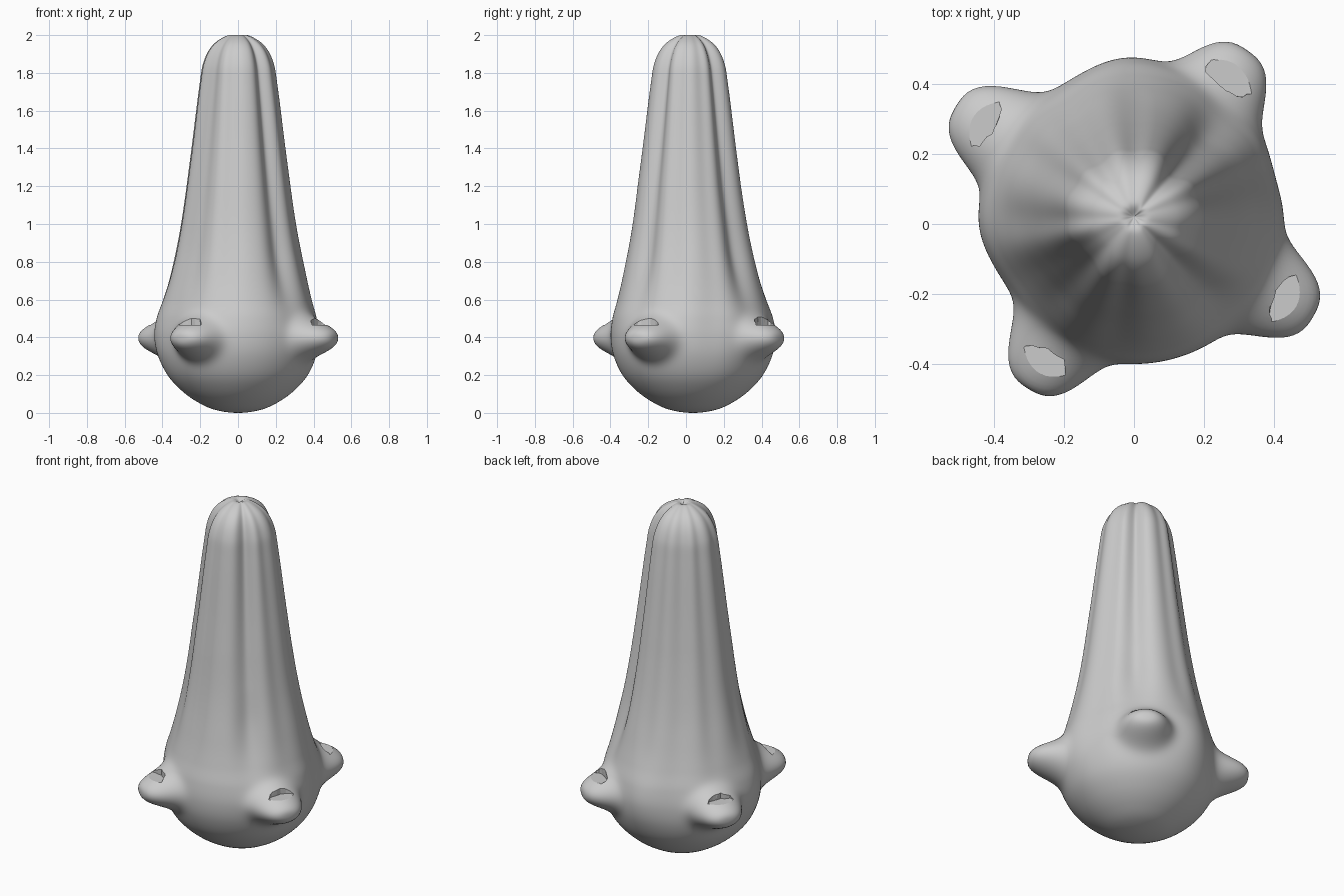
import bpy, bmesh, random
from math import sin, cos, pi, exp, radians, atan2
from mathutils import Vector, Matrix

if "Cube" in bpy.data.objects:
    bpy.data.objects.remove(bpy.data.objects["Cube"])

random.seed(4)
SEG = 240
# body profile: radius, height
PROFILE = [(0, 0), (.12, .016), (.215, .058), (.30, .12), (.37, .20), (.415, .30),
           (.43, .40), (.42, .50), (.393, .60), (.36, .74), (.308, 1.0), (.259, 1.35),
           (.212, 1.72), (.187, 1.86), (.135, 1.95), (.05, 2.0), (0, 1.985)]
# lengthwise creases: angle, depth, angular width
GROOVES = [(-133, .10, 13), (-98, .04, 10), (-47, .17, 13), (-16, .04, 10), (18, .04, 10),
           (48, .17, 13), (90, .04, 10), (122, .08, 13), (150, .05, 10), (182, .04, 10), (210, .08, 13)]
# bumps: angle, reach
BUMPS = [(55, .135), (149, .162), (239, .155), (330, .160)]


def delta(a, b):
    return atan2(sin(a - b), cos(a - b))


def spline(pts, steps):
    p = [Vector(q) for q in pts]
    first = Vector((-p[1].x, p[1].y))
    p = [first] + p + [2 * p[-1] - p[-2]]
    out = []
    for i in range(1, len(p) - 2):
        a, b, c, d = p[i - 1:i + 3]
        for s in range(steps):
            t = s / steps
            out.append(.5 * (2 * b + (c - a) * t + (2 * a - 5 * b + 4 * c - d) * t * t
                             + (3 * b - a - 3 * c + d) * t ** 3))
    return out + [p[-2]]


def centre_y(z):
    return .037 - .017 * min(z / 1.2, 1)


def radius(r, z, a):
    fade = min(max((z - .38) / .5, 0), 1)
    fade = fade * fade * (3 - 2 * fade)
    cut = sum(d * exp(-(delta(a, radians(g)) / radians(w)) ** 2) for g, d, w in GROOVES)
    r *= 1 - fade * cut * (.8 + .6 * max(z - 1, 0))
    # slight swells between the bumps
    low = exp(-((z - .45) / .2) ** 2)
    for g, h in ((92, .014), (183, .014), (15, -.015), (121, -.012), (212, -.012)):
        r += low * h * exp(-(delta(a, radians(g)) / .25) ** 2)
    for g, h in BUMPS:
        da = delta(a, radians(g))
        if abs(da) < 1:
            q = (sin(da) * .47 / .127) ** 2 + ((z - .395) / .096) ** 2
            r += h * exp(-q ** 1.5)
    return r


# creased tapering body with four rounded bumps
bm = bmesh.new()
rings = spline(PROFILE, 10)
bottom = bm.verts.new((0, centre_y(0), rings[0].y))
top = bm.verts.new((0, centre_y(2), rings[-1].y))
loops = []
for r, z in rings[1:-1]:
    loop = []
    for i in range(SEG):
        a = 2 * pi * i / SEG
        q = radius(r, z, a)
        loop.append(bm.verts.new((q * cos(a), centre_y(z) + q * sin(a), z)))
    loops.append(loop)
for i in range(SEG):
    j = (i + 1) % SEG
    bm.faces.new((bottom, loops[0][j], loops[0][i]))
    bm.faces.new((top, loops[-1][i], loops[-1][j]))
    for lo, hi in zip(loops, loops[1:]):
        bm.faces.new((lo[i], lo[j], hi[j], hi[i]))
for f in bm.faces:
    f.smooth = True
mesh = bpy.data.meshes.new("lobed_body")
bm.to_mesh(mesh)
bm.free()
body = bpy.data.objects.new("lobed_body", mesh)
bpy.context.collection.objects.link(body)

# ragged pits broken into the top of each bump
bm = bmesh.new()
for g, h in BUMPS:
    a = radians(g)
    reach = .34 + h
    place = Matrix.Translation((reach * cos(a), .03 + reach * sin(a), .525)) @ Matrix.Rotation(a, 4, 'Z')
    res = bmesh.ops.create_cone(bm, cap_ends=True, segments=18, radius1=1, radius2=1, depth=.12)
    for v in res['verts']:
        k = random.uniform(.85, 1.12)
        v.co = place @ Vector((v.co.x * .038 * k, v.co.y * .078 * k, v.co.z))
bmesh.ops.triangulate(bm, faces=bm.faces[:])
mesh = bpy.data.meshes.new("pit_cutter")
bm.to_mesh(mesh)
bm.free()
cutter = bpy.data.objects.new("pit_cutter", mesh)
bpy.context.collection.objects.link(cutter)
cutter.hide_render = True
cutter.hide_viewport = True
mod = body.modifiers.new("pits", 'BOOLEAN')
mod.operation = 'DIFFERENCE'
mod.object = cutter
mod.solver = 'EXACT'
